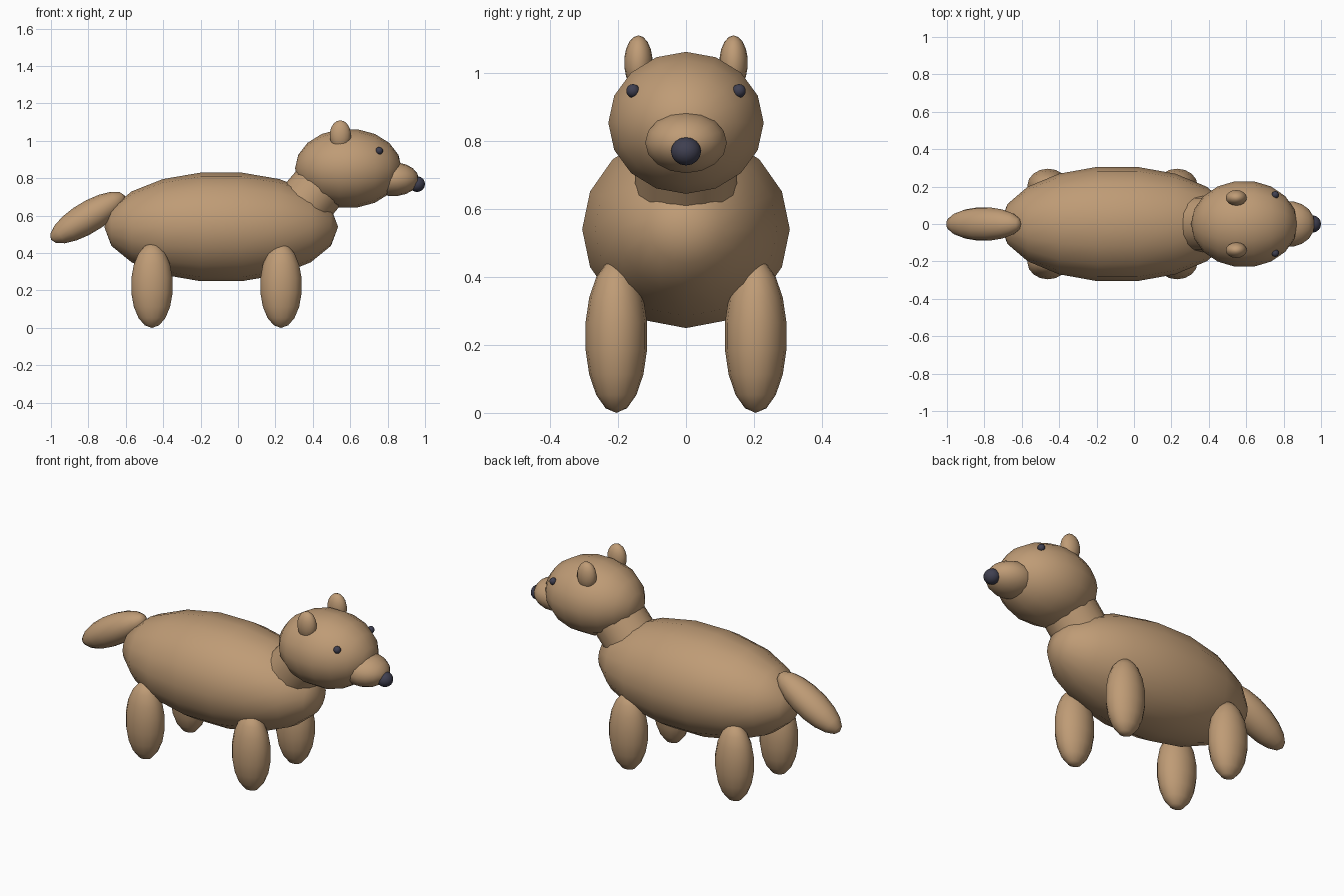
import bpy
from math import radians, pi
from mathutils import Vector

cube = bpy.data.objects.get("Cube")
if cube:
    bpy.data.objects.remove(cube, do_unlink=True)


def material(name, rgb):
    mat = bpy.data.materials.new(name)
    mat.use_nodes = True
    color = (*rgb, 1)
    mat.diffuse_color = color
    mat.node_tree.nodes["Principled BSDF"].inputs["Base Color"].default_value = color
    return mat


fur = material("brown fur", (0.52, 0.33, 0.18))
dark = material("dark blue grey", (0.05, 0.05, 0.08))


def finish(name, mat):
    obj = bpy.context.object
    obj.name = name
    obj.data.materials.append(mat)
    bpy.ops.object.shade_smooth_by_angle(angle=radians(60))
    return obj


def ellipsoid(name, center, radii, mat=fur, pole="Z", tilt=0, rings=9):
    """Ellipsoid with its pole along x or z, then pitched about y."""
    bpy.ops.mesh.primitive_uv_sphere_add(segments=16, ring_count=rings)
    obj = bpy.context.object
    if pole == "X":
        obj.rotation_euler.y = pi / 2
        bpy.ops.object.transform_apply(location=False, rotation=True, scale=False)
    obj.scale = radii
    bpy.ops.object.transform_apply(location=False, rotation=False, scale=True)
    obj.rotation_euler.y = tilt
    obj.location = center
    return finish(name, mat)


# Body, head and muzzle
ellipsoid("body", (-0.09, 0, 0.54), (0.625, 0.31, 0.295), pole="X")
ellipsoid("head", (0.59, 0, 0.853), (0.285, 0.232, 0.212), pole="X")
ellipsoid("snout", (0.83, 0, 0.795), (0.137, 0.122, 0.091), pole="X")
ellipsoid("nose", (0.957, 0, 0.769), (0.043, 0.045, 0.042), dark, pole="X")

# Neck joining the body to the head
start, end = Vector((0.33, 0, 0.63)), Vector((0.50, 0, 0.83))
axis = end - start
bpy.ops.mesh.primitive_cylinder_add(vertices=16, radius=0.15, depth=axis.length,
                                    location=(start + end) / 2)
bpy.context.object.rotation_euler = axis.to_track_quat("Z", "Y").to_euler()
finish("neck", fur)

# Tail drooping behind
ellipsoid("tail", (-0.803, 0, 0.59), (0.23, 0.09, 0.085), pole="X", tilt=radians(-31))

# Paired parts
for side, s in (("left", 1), ("right", -1)):
    for place, x in (("front", 0.23), ("back", -0.46)):
        ellipsoid(f"{place}_leg_{side}", (x, s * 0.205, 0.226), (0.112, 0.092, 0.226))
    ellipsoid(f"ear_{side}", (0.547, s * 0.14, 1.03), (0.057, 0.042, 0.08))
    ellipsoid(f"eye_{side}", (0.755, s * 0.156, 0.947), (0.02, 0.02, 0.02), dark)
